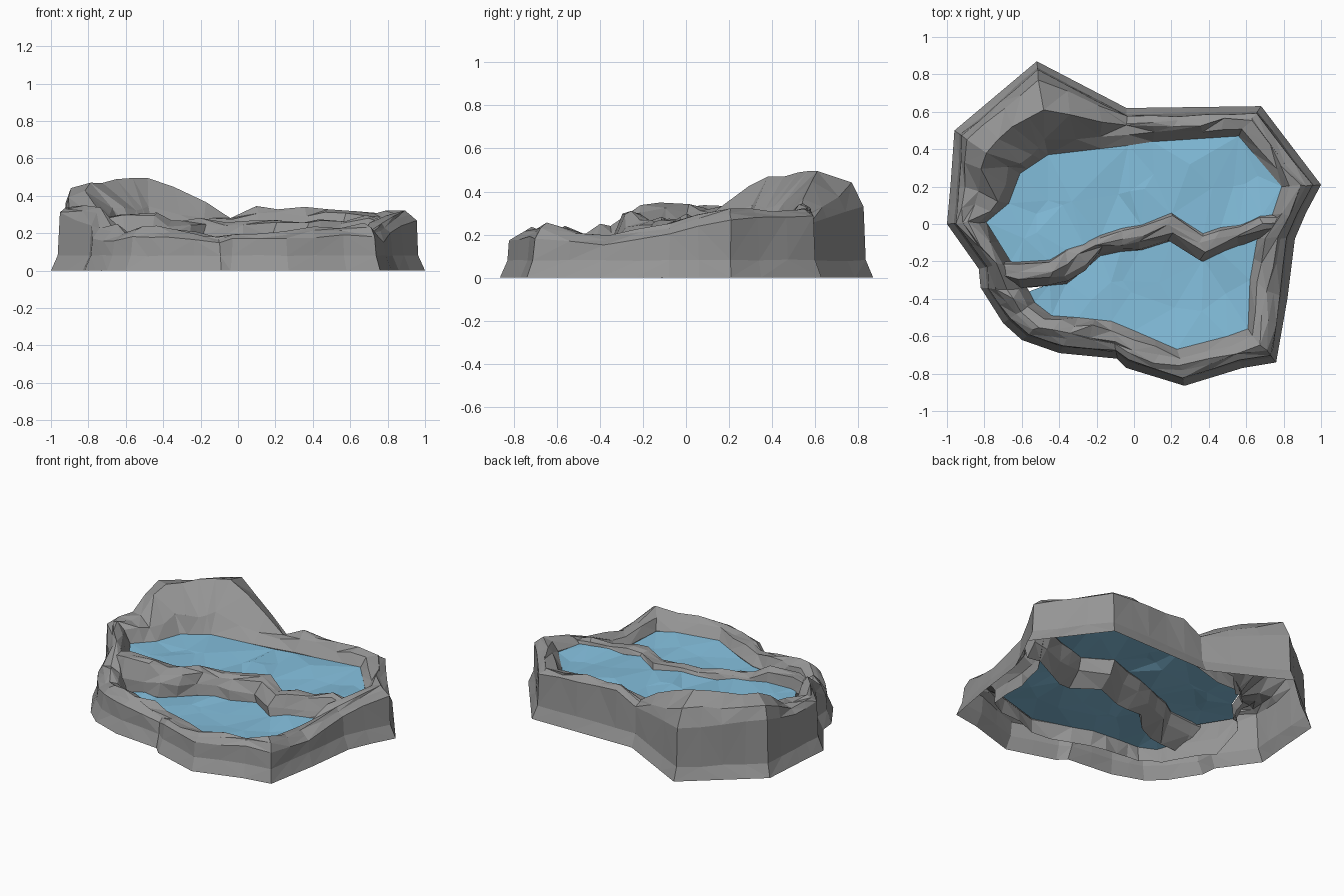
import bpy, bmesh, random
from mathutils import Vector

if "Cube" in bpy.data.objects:
    bpy.data.objects.remove(bpy.data.objects["Cube"])
random.seed(11)

def material(name, col):
    m = bpy.data.materials.new(name)
    m.diffuse_color = (*col, 1)
    m.use_nodes = True
    m.node_tree.nodes["Principled BSDF"].inputs["Base Color"].default_value = m.diffuse_color
    return m

ROCK = material("grey_rock", (0.30, 0.30, 0.30))
WATER = material("blue_water", (0.23, 0.52, 0.72))

def jit(a):
    return random.uniform(-a, a)

def finish(name, bm, mat):
    me = bpy.data.meshes.new(name)
    bm.to_mesh(me)
    bm.free()
    me.materials.append(mat)
    ob = bpy.data.objects.new(name, me)
    bpy.context.collection.objects.link(ob)
    return ob

def bridge(bm, sections, closed_path, closed_section):
    """Skin a list of cross-sections with irregular triangles."""
    rows = [[bm.verts.new(p) for p in s] for s in sections]
    n, k = len(rows), len(rows[0])
    for i in range(n if closed_path else n - 1):
        a, b = rows[i], rows[(i + 1) % n]
        for j in range(k if closed_section else k - 1):
            q = [a[j], a[(j + 1) % k], b[(j + 1) % k], b[j]]
            if random.random() < 0.5:
                q = q[1:] + q[:1]
            bm.faces.new((q[0], q[1], q[2]))
            bm.faces.new((q[0], q[2], q[3]))
    return rows

# Rim stations: outer xy, inner xy, shoulder, crest and lip heights
RIM = [
    (-.52, .87, -.46, .37, .33, .50, .34), (-.96, .50, -.61, .27, .36, .48, .34),
    (-.98, .22, -.67, .11, .30, .34, .30), (-1.0, .0, -.79, .01, .31, .34, .30),
    (-.83, -.24, -.66, -.20, .24, .34, .31),
    (-.82, -.34, -.56, -.36, .17, .25, .22), (-.70, -.53, -.53, -.42, .16, .21, .18),
    (-.60, -.62, -.44, -.49, .18, .23, .20), (-.40, -.69, -.30, -.50, .18, .22, .20),
    (-.09, -.72, -.12, -.52, .15, .18, .18), (-.04, -.77, .0, -.57, .17, .20, .18),
    (.27, -.865, .23, -.67, .17, .21, .20), (.58, -.77, .50, -.60, .19, .23, .20),
    (.76, -.74, .61, -.56, .18, .25, .22), (.82, -.40, .62, -.30, .15, .19, .18),
    (.86, -.08, .66, -.07, .20, .25, .25), (.92, .06, .74, .05, .24, .30, .29),
    (1.0, .21, .79, .20, .27, .31, .30), (.68, .63, .56, .47, .29, .31, .30),
    (.10, .622, .10, .44, .32, .35, .31), (-.04, .62, -.03, .42, .25, .28, .28)]

def upper_level(x):
    return .235 + .02 * x

def lower_level(x):
    return .125 + .03 * x

def rim_section(s, rough):
    ox, oy, ix, iy, h1, h2, h3 = s
    o, i = Vector((ox, oy, 0)), Vector((ix, iy, 0))
    d = i - o
    w = d.length
    d.normalize()
    level = upper_level(ix) if iy > -.05 else lower_level(ix)
    def at(dist, z, r):
        p = o + d * dist
        return Vector((p.x + jit(r), p.y + jit(r), z + jit(r)))
    return [o, at(.035, .08, rough * .2), at(.045, h1, rough * .3),
            at(max(.08, w * .2), h1 + (h2 - h1) * .65, rough * .5),
            at(w * .5, h2, rough), at(w - max(.045, w * .15), h3, rough),
            at(w, level, 0), at(w - .015, level - .09, rough)]

# Craggy outer rim, with rough in-between sections on the longer spans
sections = []
for n, s in enumerate(RIM):
    t = RIM[(n + 1) % len(RIM)]
    sections.append(rim_section(s, .012))
    span = (Vector(s[:2]) - Vector(t[:2])).length
    cuts = int(span / .19)
    for c in range(1, cuts + 1):
        f = c / (cuts + 1)
        sections.append(rim_section([a + (b - a) * f for a, b in zip(s, t)], .022))
bm = bmesh.new()
bridge(bm, sections, True, False)
bmesh.ops.recalc_face_normals(bm, faces=bm.faces[:])
# the open shell must face up and outwards
if sum(f.normal.z * f.calc_area() for f in bm.faces) < 0:
    bmesh.ops.reverse_faces(bm, faces=bm.faces[:])
finish("rock_rim", bm, ROCK)

# Dividing ledge between the pools: x, upper y, lower y, height
LEDGE = [
    (-.72, -.20, -.31, .29), (-.62, -.20, -.345, .31), (-.45, -.19, -.33, .30),
    (-.36, -.13, -.32, .26), (-.27, -.10, -.25, .26), (-.18, -.06, -.17, .27),
    (-.07, -.02, -.15, .26), (.04, .0, -.14, .27), (.20, .06, -.09, .28),
    (.37, -.05, -.20, .26), (.46, -.02, -.16, .28), (.56, .0, -.12, .27),
    (.68, .05, -.07, .29), (.80, .05, -.06, .27)]
sections = []
for x, yu, yl, h in LEDGE:
    m = yl + (yu - yl) * .6
    sections.append([
        (x, yu, upper_level(x) - .01), (x + jit(.01), yu - .015, h - .01),
        (x + jit(.03), m + jit(.01), h + jit(.012)),
        (x + jit(.02), yl + .045 + jit(.01), h - .015 + jit(.015)),
        (x + jit(.02), yl + .01 + jit(.01), .19 + jit(.015)),
        (x, yl, lower_level(x) - .005),
        (x + jit(.02), yl + .02, .07 + jit(.02)), (x + jit(.02), yu - .03, .15 + jit(.02))])
bm = bmesh.new()
rows = bridge(bm, sections, False, True)
bm.faces.new(rows[0])
bm.faces.new(rows[-1])
bmesh.ops.recalc_face_normals(bm, faces=bm.faces[:])
finish("dividing_ledge", bm, ROCK)

# Rippled water sheets, outlined by the rim's inner edge and the ledge
def pool(name, outline, level):
    bm = bmesh.new()
    vs = [bm.verts.new((x, y, level(x))) for x, y in outline]
    es = [bm.edges.new((a, b)) for a, b in zip(vs, vs[1:] + vs[:1])]
    bmesh.ops.triangle_fill(bm, use_beauty=True, edges=es, normal=(0, 0, 1))
    big = [f for f in bm.faces if f.calc_area() > .02]
    bmesh.ops.poke(bm, faces=big)
    bmesh.ops.beautify_fill(bm, faces=bm.faces[:], edges=[e for e in bm.edges if not e.is_boundary])
    for v in bm.verts:
        v.co.z += jit(.012)
    bm.normal_update()
    for f in bm.faces:
        if f.normal.z < 0:
            f.normal_flip()
    finish(name, bm, WATER)

inner = [s[2:4] for s in RIM]
pool("upper_water", inner[16:] + inner[:5] + [(l[0], l[1] - .01) for l in LEDGE[1:-1]], upper_level)
pool("lower_water", inner[5:16] + [(l[0], l[2] + .01) for l in LEDGE[-3:1:-1]], lower_level)
